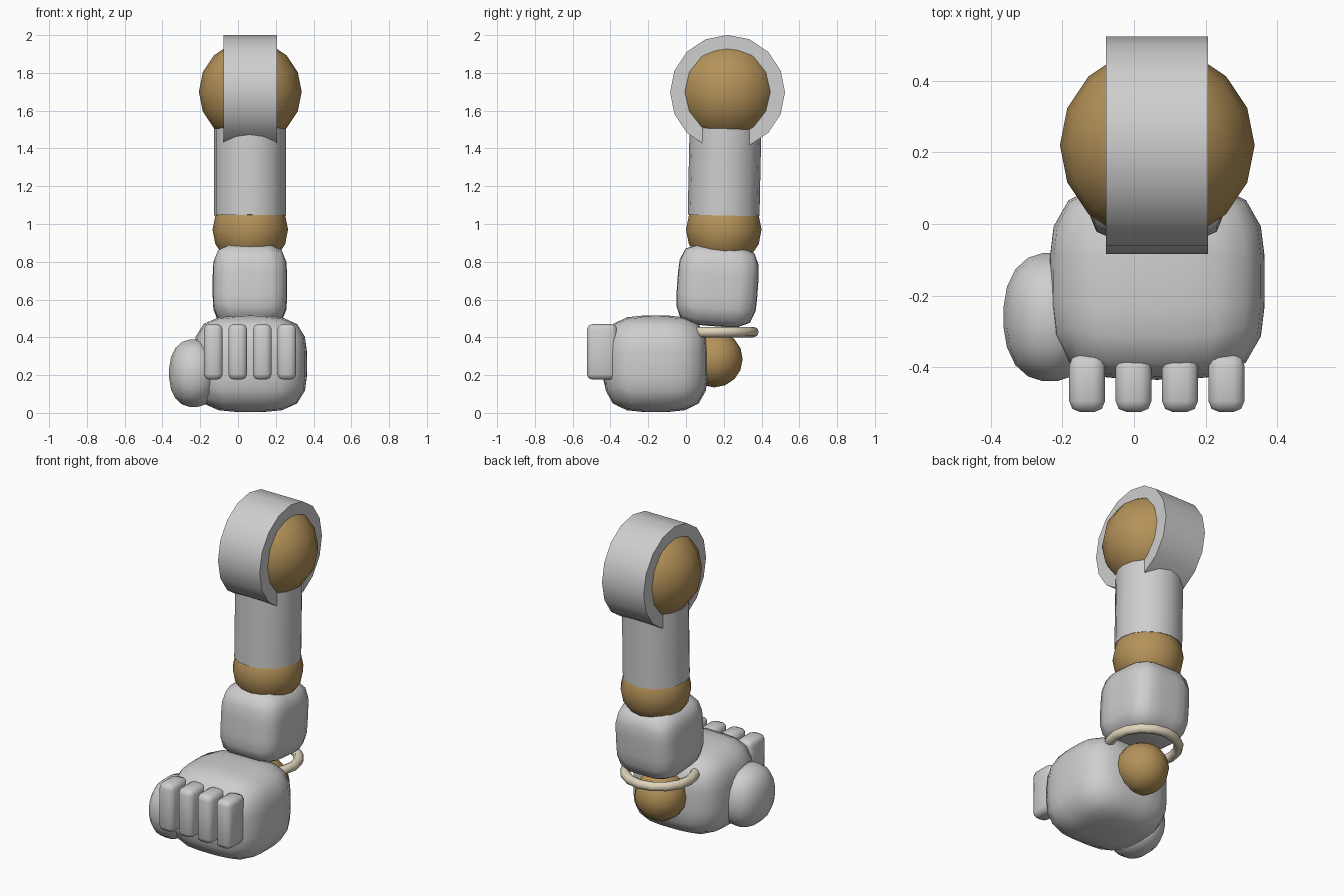
import bpy, bmesh, math
from mathutils import Vector, Matrix

if "Cube" in bpy.data.objects:
    bpy.data.objects.remove(bpy.data.objects["Cube"])


def material(name, rgb):
    m = bpy.data.materials.new(name)
    m.diffuse_color = (*rgb, 1)
    m.use_nodes = True
    m.node_tree.nodes["Principled BSDF"].inputs["Base Color"].default_value = m.diffuse_color
    return m


GREY = material("light grey", (0.62, 0.62, 0.62))
GOLD = material("bronze gold", (0.46, 0.29, 0.10))
CREAM = material("cream", (0.74, 0.66, 0.50))


def finish(ob, name, mat, angle=40):
    ob.name = name
    ob.data.materials.append(mat)
    bpy.ops.object.select_all(action='DESELECT')
    ob.select_set(True)
    bpy.context.view_layer.objects.active = ob
    bpy.ops.object.shade_smooth_by_angle(angle=math.radians(angle))
    return ob


def from_bmesh(bm, name, mat, angle=40):
    bmesh.ops.recalc_face_normals(bm, faces=bm.faces)
    me = bpy.data.meshes.new(name)
    bm.to_mesh(me)
    bm.free()
    ob = bpy.data.objects.new(name, me)
    bpy.context.collection.objects.link(ob)
    return finish(ob, name, mat, angle)


def ball(name, centre, radius):
    bpy.ops.mesh.primitive_uv_sphere_add(segments=16, ring_count=8,
                                         radius=radius, location=centre)
    return finish(bpy.context.object, name, GOLD, 60)


def soft_block(name, centre, half, power, tilt=0, cuts=5):
    """Cube puffed out to a superellipsoid with the given half sizes."""
    bm = bmesh.new()
    bmesh.ops.create_cube(bm, size=2)
    bmesh.ops.subdivide_edges(bm, edges=bm.edges[:], cuts=cuts, use_grid_fill=True)
    for v in bm.verts:
        v.co = Vector([math.tan(c * math.pi / 4) for c in v.co])
        v.co /= sum(abs(c) ** power for c in v.co) ** (1 / power)
        v.co = Vector([c * h for c, h in zip(v.co, half)])
    bm.transform(Matrix.Translation(centre) @ Matrix.Rotation(tilt, 4, 'X'))
    return from_bmesh(bm, name, GREY, 60)


# Shoulder ball and the slotted round guard around it
ball("shoulder_ball", (0.065, 0.22, 1.70), 0.272)
R, CY, CZ = 0.304, 0.22, 1.697
rim = [(CY + R * math.sin(a), CZ - R * math.cos(a))
       for a in (math.radians(22.5 * i) for i in range(1, 16))]
rim += [(rim[-1][0], 1.56), (rim[0][0], 1.56)]
bm = bmesh.new()
face = bm.faces.new([bm.verts.new((-0.078, y, z)) for y, z in rim])
ext = bmesh.ops.extrude_face_region(bm, geom=[face])
bmesh.ops.translate(bm, vec=(0.284, 0, 0),
                    verts=[g for g in ext["geom"] if isinstance(g, bmesh.types.BMVert)])
from_bmesh(bm, "shoulder_guard", GREY)

# Upper arm and elbow
bpy.ops.mesh.primitive_cylinder_add(vertices=16, radius=0.19, depth=0.46,
                                    location=(0.063, 0.204, 1.275),
                                    rotation=(math.radians(-1.2), 0, 0))
finish(bpy.context.object, "upper_arm", GREY)
ball("elbow_ball", (0.065, 0.20, 0.97), 0.20)

# Forearm, wrist ring and wrist ball
soft_block("forearm", (0.063, 0.167, 0.673), (0.197, 0.214, 0.215), 4.5, math.radians(-4))
bpy.ops.mesh.primitive_torus_add(major_segments=16, minor_segments=8,
                                 major_radius=0.197, minor_radius=0.028,
                                 location=(0.065, 0.16, 0.428))
finish(bpy.context.object, "wrist_ring", CREAM, 60)
ball("wrist_ball", (0.065, 0.15, 0.285), 0.15)

# Hand and thumb
soft_block("hand", (0.065, -0.16, 0.26), (0.30, 0.275, 0.255), 3.6)
soft_block("thumb", (-0.235, -0.26, 0.21), (0.131, 0.181, 0.181), 2.3, cuts=4)

# Four fingers
for i in range(4):
    bm = bmesh.new()
    bmesh.ops.create_cube(bm, size=1)
    x = -0.131 + 0.1297 * i
    bm.transform(Matrix.Translation((x, -0.445, 0.323))
                 @ Matrix.Diagonal((0.10, 0.16, 0.295, 1)))
    bmesh.ops.bevel(bm, geom=bm.edges[:], offset=0.03, segments=2,
                    profile=0.5, affect='EDGES')
    from_bmesh(bm, f"finger_{i + 1}", GREY, 50)
